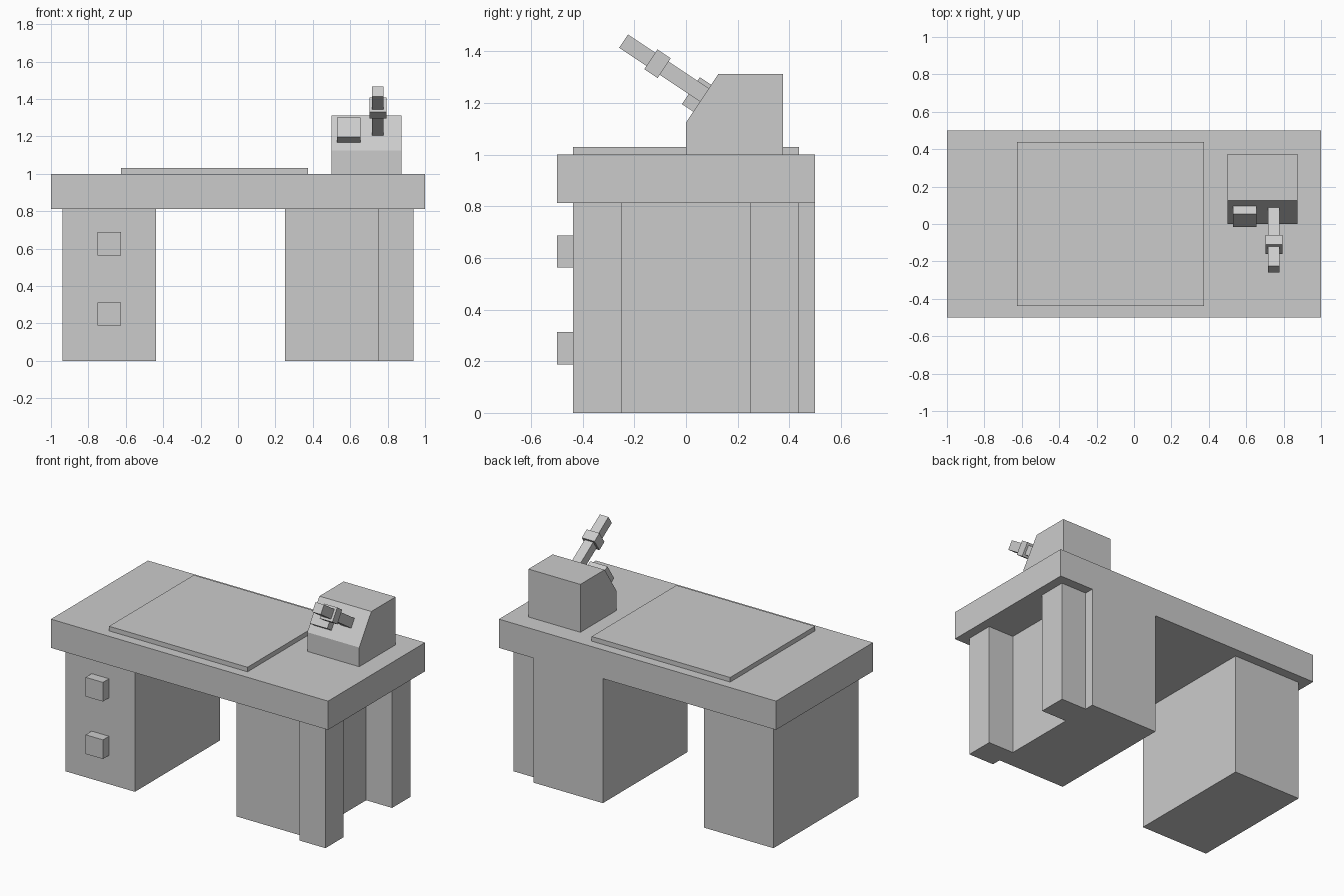
import bpy
import bmesh
from math import atan2
from mathutils import Matrix, Vector

cube = bpy.data.objects.get("Cube")
if cube:
    bpy.data.objects.remove(cube, do_unlink=True)

GREY = (0.6, 0.6, 0.6, 1)
grey = bpy.data.materials.new("plain grey")
grey.use_nodes = True
grey.diffuse_color = GREY
grey.node_tree.nodes["Principled BSDF"].inputs["Base Color"].default_value = GREY


def finish(name, bm):
    bmesh.ops.recalc_face_normals(bm, faces=bm.faces)
    mesh = bpy.data.meshes.new(name)
    bm.to_mesh(mesh)
    bm.free()
    mesh.materials.append(grey)
    obj = bpy.data.objects.new(name, mesh)
    bpy.context.collection.objects.link(obj)
    return obj


def box(name, low, high, place=Matrix()):
    """Box between two corners, optionally moved by a matrix."""
    low, high = Vector(low), Vector(high)
    bm = bmesh.new()
    size = Matrix.Diagonal((*(high - low), 1))
    bmesh.ops.create_cube(bm, size=1, matrix=place @ Matrix.Translation((low + high) / 2) @ size)
    return finish(name, bm)


def prism(name, profile, x0, x1):
    """Side profile in y and z, extruded along x."""
    bm = bmesh.new()
    face = bm.faces.new([bm.verts.new((x0, y, z)) for y, z in profile])
    ext = bmesh.ops.extrude_face_region(bm, geom=[face])["geom"]
    moved = [v for v in ext if isinstance(v, bmesh.types.BMVert)]
    bmesh.ops.translate(bm, vec=(x1 - x0, 0, 0), verts=moved)
    return finish(name, bm)


UNDER = 0.8125

# Desk top and writing mat
box("desk_top", (-1, -0.5, UNDER), (1, 0.5, 1))
box("desk_mat", (-0.625, -0.4375, 1), (0.375, 0.4375, 1.03))

# Drawer pedestal with two square knobs
box("drawer_pedestal", (-0.9375, -0.4375, 0), (-0.4375, 0.4375, UNDER))
for name, z in (("lower_knob", 0.1875), ("upper_knob", 0.5625)):
    box(name, (-0.75, -0.5, z), (-0.625, -0.4375, z + 0.125))

# Machine pedestal with two side posts
box("machine_pedestal", (0.25, -0.375, 0), (0.75, 0.5, UNDER))
for name, y in (("front_post", -0.4375), ("back_post", 0.25)):
    box(name, (0.75, y, 0), (0.9375, y + 0.1875, UNDER))

# Console with a sloped front
prism("console", [(0, 1), (0.375, 1), (0.375, 1.3125), (0.125, 1.3125), (0, 1.125)], 0.5, 0.875)

# Controls standing square to the slope
tilt = Matrix.Rotation(atan2(0.1875, 0.125), 4, "X")
button_place = Matrix.Translation((0.592, 0.0625, 1.219)) @ tilt
box("console_button", (-0.0625, -0.0625, -0.01), (0.0625, 0.0625, 0.052), button_place)

stalk_place = Matrix.Translation((0.748, 0.071, 1.231)) @ tilt
box("microphone_stalk", (-0.031, -0.031, -0.02), (0.031, 0.031, 0.376), stalk_place)
box("microphone_collar", (-0.046, -0.046, 0.187), (0.046, 0.046, 0.249), stalk_place)
